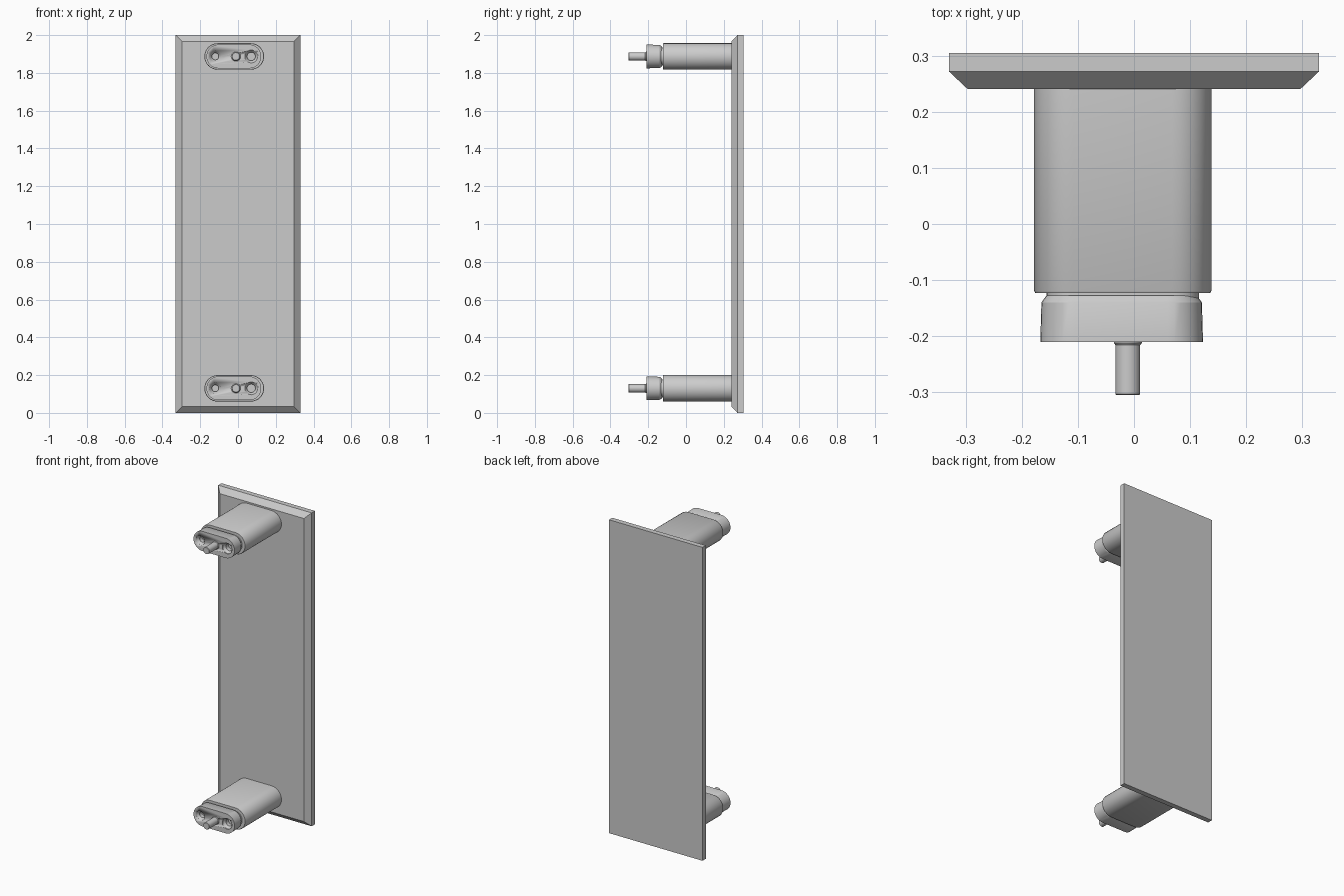
import bpy, bmesh, math
from math import pi, cos, sin

if "Cube" in bpy.data.objects:
    bpy.data.objects.remove(bpy.data.objects["Cube"])

ARC = 16  # segments per rounded end


def stadium(y, half_w, r, cx, cz):
    """Ring of points: a slot outline in the xz plane at depth y."""
    pts = []
    for side, start in ((1, -pi / 2), (-1, pi / 2)):
        for i in range(ARC + 1):
            a = start + pi * i / ARC
            pts.append((cx + side * (half_w - r) + r * cos(a), y, cz + r * sin(a)))
    return pts


def circle(y, r, cx, cz, n=32):
    return [(cx + r * cos(2 * pi * i / n), y, cz + r * sin(2 * pi * i / n)) for i in range(n)]


def loft(name, rings, smooth=True):
    """Skin a list of equal-length rings and close both ends."""
    bm = bmesh.new()
    loops = [[bm.verts.new(p) for p in ring] for ring in rings]
    n = len(loops[0])
    for a, b in zip(loops, loops[1:]):
        for i in range(n):
            j = (i + 1) % n
            bm.faces.new((a[i], a[j], b[j], b[i]))
    bm.faces.new(loops[0])
    bm.faces.new(loops[-1])
    bmesh.ops.recalc_face_normals(bm, faces=bm.faces)
    mesh = bpy.data.meshes.new(name)
    bm.to_mesh(mesh)
    bm.free()
    ob = bpy.data.objects.new(name, mesh)
    bpy.context.collection.objects.link(ob)
    bpy.ops.object.select_all(action='DESELECT')
    ob.select_set(True)
    bpy.context.view_layer.objects.active = ob
    if smooth:
        bpy.ops.object.shade_smooth_by_angle(angle=math.radians(30))
    return ob


def rect(y, inset):
    x, lo, hi = 0.33 - inset, inset, 2 - inset
    return [(-x, y, lo), (x, y, lo), (x, y, hi), (-x, y, hi)]


def cut(target, cutter):
    bpy.context.view_layer.objects.active = target
    mod = target.modifiers.new("hole", 'BOOLEAN')
    mod.object = cutter
    mod.operation = 'DIFFERENCE'
    mod.solver = 'EXACT'
    bpy.ops.object.modifier_apply(modifier=mod.name)
    bpy.data.objects.remove(cutter)


# Back plate with bevelled front edge
loft("plate", [rect(0.305, 0), rect(0.272, 0), rect(0.241, 0.033)], smooth=False)

CX = -0.02
for label, z in (("lower", 0.13), ("upper", 1.887)):
    # Main stand-off body with a short neck forming the groove
    loft(label + "_standoff", [stadium(y, w, r, CX, z) for y, w, r in (
        (0.25, 0.158, 0.07), (-0.119, 0.158, 0.07), (-0.123, 0.156, 0.068),
        (-0.123, 0.136, 0.048), (-0.132, 0.136, 0.048))])

    # End cap
    cap = loft(label + "_end_cap", [stadium(y, w, r, CX - 0.002, z) for y, w, r in (
        (-0.127, 0.133, 0.052), (-0.13, 0.136, 0.055), (-0.14, 0.143, 0.061),
        (-0.21, 0.145, 0.063))])

    # Countersunk blind screw holes in the cap
    for hx, outer, inner in ((-0.12, 0.03, 0.018), (0.07, 0.034, 0.022)):
        hole = loft("hole_cutter", [circle(y, r, hx, z) for y, r in (
            (-0.22, outer), (-0.205, outer), (-0.19, inner), (-0.165, inner))])
        hole.hide_render = True
        cut(cap, hole)

    # Centre pin with a small collar at its root
    loft(label + "_pin", [circle(y, r, -0.011, z) for y, r in (
        (-0.20, 0.025), (-0.212, 0.025), (-0.216, 0.022), (-0.303, 0.022), (-0.305, 0.020))])
